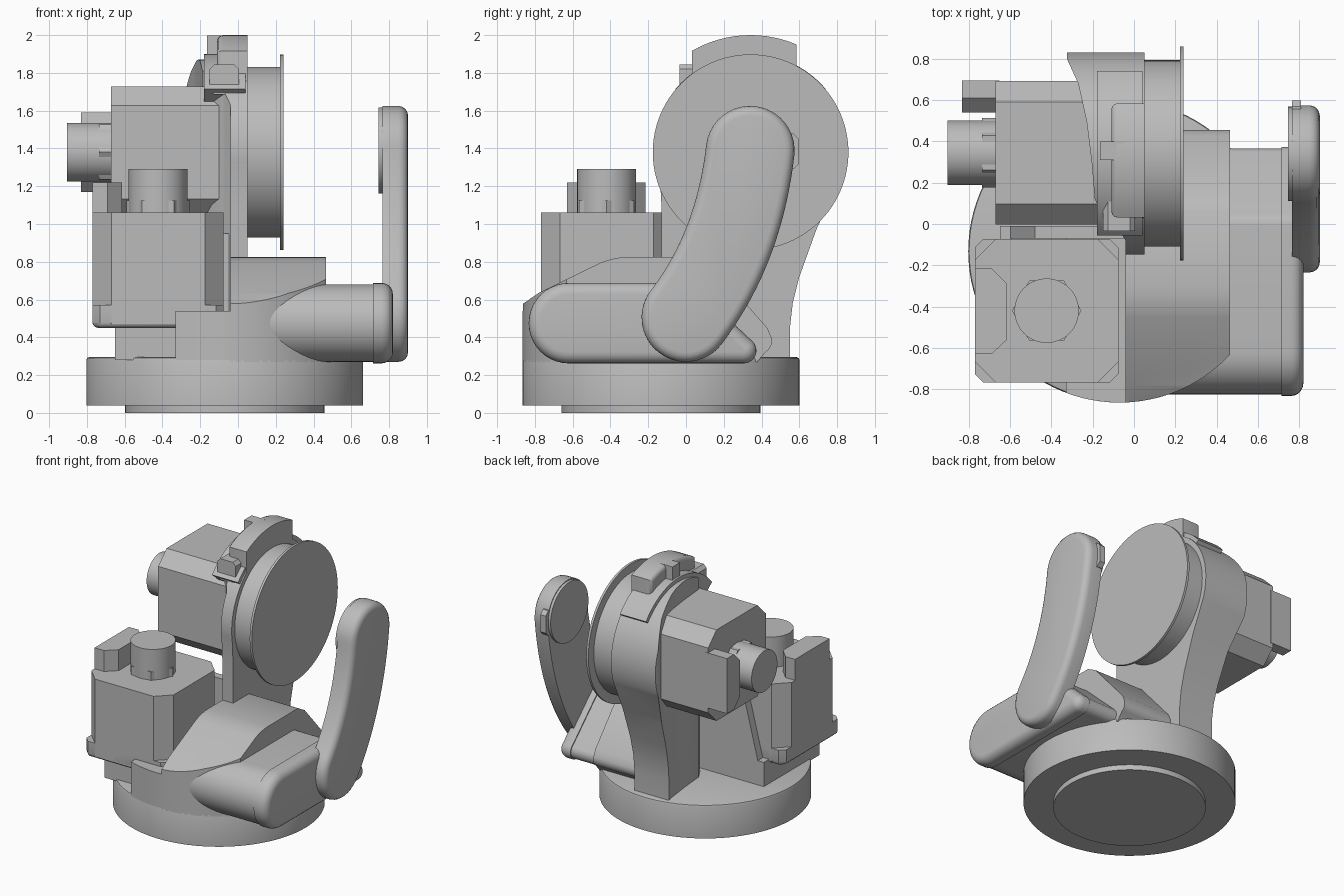
import bpy
import bmesh
import math

cube = bpy.data.objects.get("Cube")
if cube:
    bpy.data.objects.remove(cube, do_unlink=True)

grey = bpy.data.materials.new("machine_grey")
grey.use_nodes = True
colour = (0.5, 0.5, 0.5, 1)
grey.diffuse_color = colour
grey.node_tree.nodes["Principled BSDF"].inputs["Base Color"].default_value = colour


def arc(cx, cy, r, start, end, n=16):
    angles = [math.radians(start + (end - start) * i / n) for i in range(n + 1)]
    return [(cx + r * math.cos(a), cy + r * math.sin(a)) for a in angles]


def circle(cx, cy, r, n=64):
    return arc(cx, cy, r, 0, 360, n)[:-1]


def rect(a0, b0, a1, b1, c=0.0):
    """Rectangle with optional chamfered corners."""
    if not c:
        return [(a0, b0), (a1, b0), (a1, b1), (a0, b1)]
    return [(a0 + c, b0), (a1 - c, b0), (a1, b0 + c), (a1, b1 - c),
            (a1 - c, b1), (a0 + c, b1), (a0, b1 - c), (a0, b0 + c)]


def prism(name, pts, axis, lo, hi, bevel=0.0, segments=4):
    """Extrude a profile from lo to hi; bevel rounds the rim at hi."""
    def place(p, h):
        return (h, p[0], p[1]) if axis == "x" else (p[0], p[1], h)
    bm = bmesh.new()
    low = [bm.verts.new(place(p, lo)) for p in pts]
    top = [bm.verts.new(place(p, hi)) for p in pts]
    bm.faces.new(low)
    cap = bm.faces.new(top)
    for i in range(len(pts)):
        j = (i + 1) % len(pts)
        bm.faces.new((low[i], low[j], top[j], top[i]))
    bmesh.ops.recalc_face_normals(bm, faces=bm.faces)
    if bevel:
        bmesh.ops.bevel(bm, geom=list(cap.edges), offset=bevel, segments=segments,
                        profile=0.5, affect="EDGES", clamp_overlap=False)
    mesh = bpy.data.meshes.new(name)
    bm.to_mesh(mesh)
    bm.free()
    mesh.materials.append(grey)
    obj = bpy.data.objects.new(name, mesh)
    bpy.context.collection.objects.link(obj)
    return smooth(obj)


def smooth(obj):
    bpy.ops.object.select_all(action="DESELECT")
    obj.select_set(True)
    bpy.context.view_layer.objects.active = obj
    bpy.ops.object.shade_smooth_by_angle(angle=math.radians(32))
    return obj


def intersect(obj, cutter):
    mod = obj.modifiers.new("trim", "BOOLEAN")
    mod.operation = "INTERSECT"
    mod.solver = "EXACT"
    mod.object = cutter
    bpy.context.view_layer.objects.active = obj
    bpy.ops.object.modifier_apply(modifier=mod.name)
    bpy.data.objects.remove(cutter, do_unlink=True)
    smooth(obj)


# Round turntable base
BX, BY, BR = -0.07, -0.132, 0.733
prism("base_foot", circle(BX, BY, 0.527, 96), "z", 0, 0.06)
prism("base_disc", circle(BX, BY, BR, 96), "z", 0.04, 0.295, 0.015, 2)


def base_outline():
    return arc(BX, BY, BR, 180, 360, 64) + [(BX + BR, 0.6), (BX - BR, 0.6)]


# Sloped body and low front shelf, both trimmed to the round base
body_side = ([(-0.95, 0.25), (-0.95, 0.535), (-0.86, 0.58), (-0.78, 0.635)]
             + arc(-0.3, 0.42, 0.405, 112, 90, 6)
             + [(0.06, 0.825), (0.14, 0.78), (0.43, 0.45)]
             + arc(0.39, 0.38, 0.065, 20, -60, 6) + [(0.36, 0.25)])
body = prism("sloped_body", body_side, "x", -0.04, 0.465)
intersect(body, prism("body_trim", base_outline(), "z", 0.27, 1))
shelf = prism("front_shelf", rect(-0.95, 0.28, -0.02, 0.54), "x", -0.33, 0.0)
intersect(shelf, prism("shelf_trim", base_outline(), "z", 0.28, 1))

# Motor mount on the base with its gusset plate
prism("motor_mount", rect(-0.65, -0.68, -0.03, -0.01), "z", 0.28, 0.48)
gusset = prism("gusset_plate", rect(-0.07, 0.28, -0.01, 0.95), "x", -0.65, 0.0)
for v in gusset.data.vertices:
    if v.co.x < -0.3 and v.co.z > 0.9:
        v.co.x = -0.48

# Shoulder pod and its rounded end cap
def pod_profile(g):
    return (arc(-0.62, 0.475, 0.205 + g, 90, 270, 20)
            + arc(0.305, 0.33, 0.06 + g, -90, 42, 10)
            + arc(-0.01, 0.6, 0.08 + g, 42, 90, 6))


prism("shoulder_pod", pod_profile(0), "x", 0.0, 0.73)
prism("shoulder_cap", pod_profile(0.008), "x", 0.715, 0.82, 0.06, 5)

# Curved outer link, swept along a quadratic path
P, Q, R = (0.0, 0.505), (0.28, 0.87), (0.34, 1.39)
W = 0.235
left, right = [], []
for i in range(25):
    t = i / 24
    c = [(1 - t) ** 2 * P[k] + 2 * t * (1 - t) * Q[k] + t * t * R[k] for k in (0, 1)]
    d = [(1 - t) * (Q[k] - P[k]) + t * (R[k] - Q[k]) for k in (0, 1)]
    s = W / math.hypot(*d)
    left.append((c[0] - d[1] * s, c[1] + d[0] * s))
    right.append((c[0] + d[1] * s, c[1] - d[0] * s))
a0 = math.degrees(math.atan2(Q[1] - P[1], Q[0] - P[0]))
a1 = math.degrees(math.atan2(R[1] - Q[1], R[0] - Q[0]))
link = (right + arc(*R, W, a1 - 90, a1 + 90, 20)[1:-1] + left[::-1]
        + arc(*P, W, a0 + 90, a0 + 270, 20)[1:-1])
prism("curved_link", link, "x", 0.765, 0.9, 0.05, 4)
prism("link_hub", circle(*R, 0.228), "x", 0.745, 0.78)
prism("link_tab", rect(0.5, 1.29, 0.598, 1.48, 0.03), "x", 0.765, 0.81)

# Upright housing: round head on a tapering column, thinner to the front
HY, HZ = 0.342, 1.38
side = (arc(HY, HZ, 0.49, -20, 190, 56)
        + [(-0.13, 1.1), (-0.13, 0.28), (0.55, 0.28), (0.55, 0.45),
           (0.565, 0.58), (0.6, 0.72), (0.69, 0.97)])
plan = [(0.05, -0.3), (-0.04, -0.3), (-0.04, -0.08), (-0.08, -0.02), (-0.14, 0.03),
        (-0.19, 0.12), (-0.205, 0.3), (-0.23, 0.5), (-0.27, 0.68), (-0.325, 0.8),
        (-0.32, 0.9), (0.05, 0.9)]
housing = prism("upright_housing", side, "x", -0.4, 0.2)
intersect(housing, prism("housing_trim", plan, "z", 0.28, 2.1))

# Top lug with its tab, and the small rounded stop block
lug = arc(HY, HZ, 0.62, 67, 120, 14) + [(0.03, 1.75), (0.585, 1.75)]
prism("top_lug", lug, "x", 0.05, -0.11, 0.03, 3)
prism("lug_tab", rect(0.31, 1.85, 0.4, 1.998), "x", -0.165, -0.05)
prism("lug_root", arc(HY, HZ, 0.52, 40, 140, 20) + [(HY, HZ)], "x", -0.18, 0.04, 0.0)
stop = prism("stop_block", rect(-0.15, 1.685, 0.005, 1.845, 0.025), "z", 0, 1)
for v in stop.data.vertices:
    y, h = v.co.y, v.co.z
    v.co.y, v.co.z = -0.035 + 0.2 * h, y
stop.data.flip_normals()

# Rotor drum and output disc
prism("rotor_drum", circle(HY, HZ, 0.452, 80), "x", 0.04, 0.225)
prism("output_disc", circle(HY, HZ, 0.518, 96), "x", 0.222, 0.24)


# Motors: chamfered case, hex collar, round cap and connector block
def motor(name, axis, cx, cy, start, end, grow, connector):
    s = 0.347
    prism(name + "_case", rect(cx - s, cy - s, cx + s, cy + s, 0.1), axis, start, end)
    prism(name + "_collar", circle(cx, cy, 0.168, 6), axis, end, end + grow * 0.065)
    prism(name + "_cap", circle(cx, cy, 0.156, 48), axis, end, end + grow * 0.232)
    prism(name + "_connector", connector, axis, end - grow * 0.02, end + grow * 0.16)


motor("lower_motor", "z", -0.423, -0.42, 0.47, 1.06, 1,
      [(-0.77, -0.63), (-0.69, -0.63), (-0.615, -0.56),
       (-0.615, -0.29), (-0.69, -0.215), (-0.77, -0.215)])
motor("upper_motor", "x", 0.345, HZ, -0.1, -0.672, -1,
      [(0.695, 1.17), (0.695, 1.59), (0.61, 1.59), (0.54, 1.52),
       (0.54, 1.24), (0.61, 1.17)])
prism("lower_motor_flange", rect(-0.77, -0.767, -0.076, -0.073, 0.04), "z", 0.57, 0.45, 0.03, 3)
